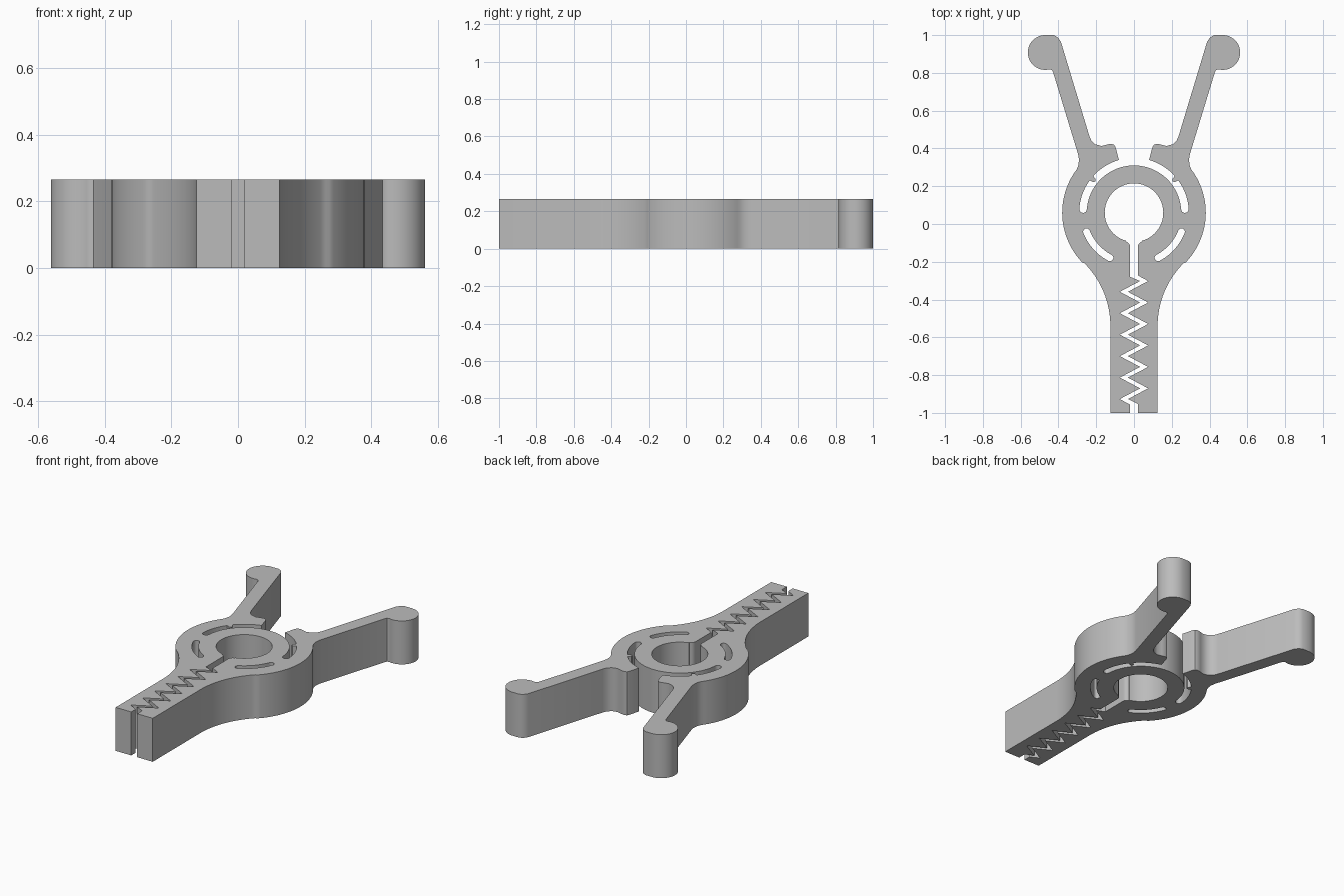
import bpy, bmesh
from math import cos, sin, radians

if "Cube" in bpy.data.objects:
    bpy.data.objects.remove(bpy.data.objects["Cube"])

HEIGHT = 0.265
CENTRE = (0, 0.06)      # shared centre of the ring, slots and rounded body
GAP = 0.02              # half width of the straight slit


def arc(c, r, a0, a1, n):
    """Points on an arc from a0 to a1 degrees."""
    angles = [radians(a0 + (a1 - a0) * i / n) for i in range(n + 1)]
    return [(c[0] + r * cos(a), c[1] + r * sin(a)) for a in angles]


def mirrored(points):
    return [(-x, y) for x, y in reversed(points)]


def polar(r, a):
    return arc(CENTRE, r, a, a, 1)[0]


# Right half of the outside, from the jaw tip round to the top of the ring
outside = [(0.125, -1)]
outside += arc((0.595, -0.54), 0.47, 180, 135, 16)            # neck
outside += arc(CENTRE, 0.38, -44, 37, 28)                     # rounded body
outside += [(0.295, 0.31), (0.291, 0.34), (0.296, 0.37)]      # arm root
outside += [(0.428, 0.803), (0.434, 0.815), (0.446, 0.819)]   # arm outer edge
outside += arc((0.47, 0.908), 0.092, -100, 90, 28)            # finger knob
outside += [(0.425, 1), (0.403, 0.988), (0.387, 0.965)]
outside += [(0.237, 0.468), (0.226, 0.442), (0.205, 0.422),   # inner arm edge
            (0.172, 0.413), (0.145, 0.42)]
outside += [(0.122, 0.425), (0.105, 0.42), (0.097, 0.405)]    # hook tip
outside += arc(CENTRE, 0.29, 74, 42, 12)                      # slot outer wall
outside += [polar(0.268, 41), polar(0.263, 39), polar(0.268, 37)]  # stop tooth
outside += arc(CENTRE, 0.29, 36, 4, 12)
outside += arc(polar(0.27, 4), 0.02, -16, -156, 8)            # slot end
outside += arc(CENTRE, 0.25, 5, 90, 30)                       # ring outside

# Interlocking zigzag teeth, listed upwards for the left jaw, downwards for the right
tips = [-0.302 - 0.0568 * i for i in range(12)]
left_jaw = [(-GAP, -1), (-GAP, -0.957)]
left_jaw += [(0.032 if i % 2 == 0 else -0.075, tips[i]) for i in range(11, -1, -1)]
left_jaw += [(-GAP, -0.28)]
right_jaw = [(GAP, -0.272)]
right_jaw += [(0.075 if i % 2 == 0 else -0.032, tips[i]) for i in range(12)]
right_jaw += [(GAP, -0.952), (GAP, -1)]

# Round hole with softened corners where the slit enters
corner = arc((0.05, -0.122), 0.03, 105, 180, 6)
hole = mirrored(corner) + arc(CENTRE, 0.155, 254, -74, 56) + corner

outline = outside + mirrored(outside)[1:] + left_jaw + hole + right_jaw

# Closed lower slots
slot = arc(CENTRE, 0.289, -62, -22, 14) + arc(polar(0.271, -22), 0.018, -10, 146, 8)
slot += arc(CENTRE, 0.253, -22, -62, 14) + arc(polar(0.271, -62), 0.018, 130, 286, 8)

# Fill the flat profile and raise it to full height
bm = bmesh.new()
for loop in (outline, slot, mirrored(slot)):
    verts = [bm.verts.new((x, y, 0)) for x, y in loop]
    for a, b in zip(verts, verts[1:] + verts[:1]):
        bm.edges.new((a, b))
bmesh.ops.remove_doubles(bm, verts=bm.verts, dist=0.0005)
bmesh.ops.triangle_fill(bm, use_beauty=True, use_dissolve=False, edges=bm.edges[:])
raised = bmesh.ops.extrude_face_region(bm, geom=bm.faces[:], use_keep_orig=True)
top = [v for v in raised["geom"] if isinstance(v, bmesh.types.BMVert)]
bmesh.ops.translate(bm, vec=(0, 0, HEIGHT), verts=top)
bmesh.ops.recalc_face_normals(bm, faces=bm.faces[:])
mesh = bpy.data.meshes.new("clip_body")
bm.to_mesh(mesh)
bm.free()

# Plain grey plastic
grey = bpy.data.materials.new("grey_plastic")
grey.use_nodes = True
colour = (0.5, 0.5, 0.5, 1)
grey.diffuse_color = colour
grey.node_tree.nodes["Principled BSDF"].inputs["Base Color"].default_value = colour
mesh.materials.append(grey)

clip = bpy.data.objects.new("clip_body", mesh)
bpy.context.collection.objects.link(clip)
bpy.context.view_layer.objects.active = clip
clip.select_set(True)
bpy.ops.object.shade_smooth_by_angle(angle=radians(30))
